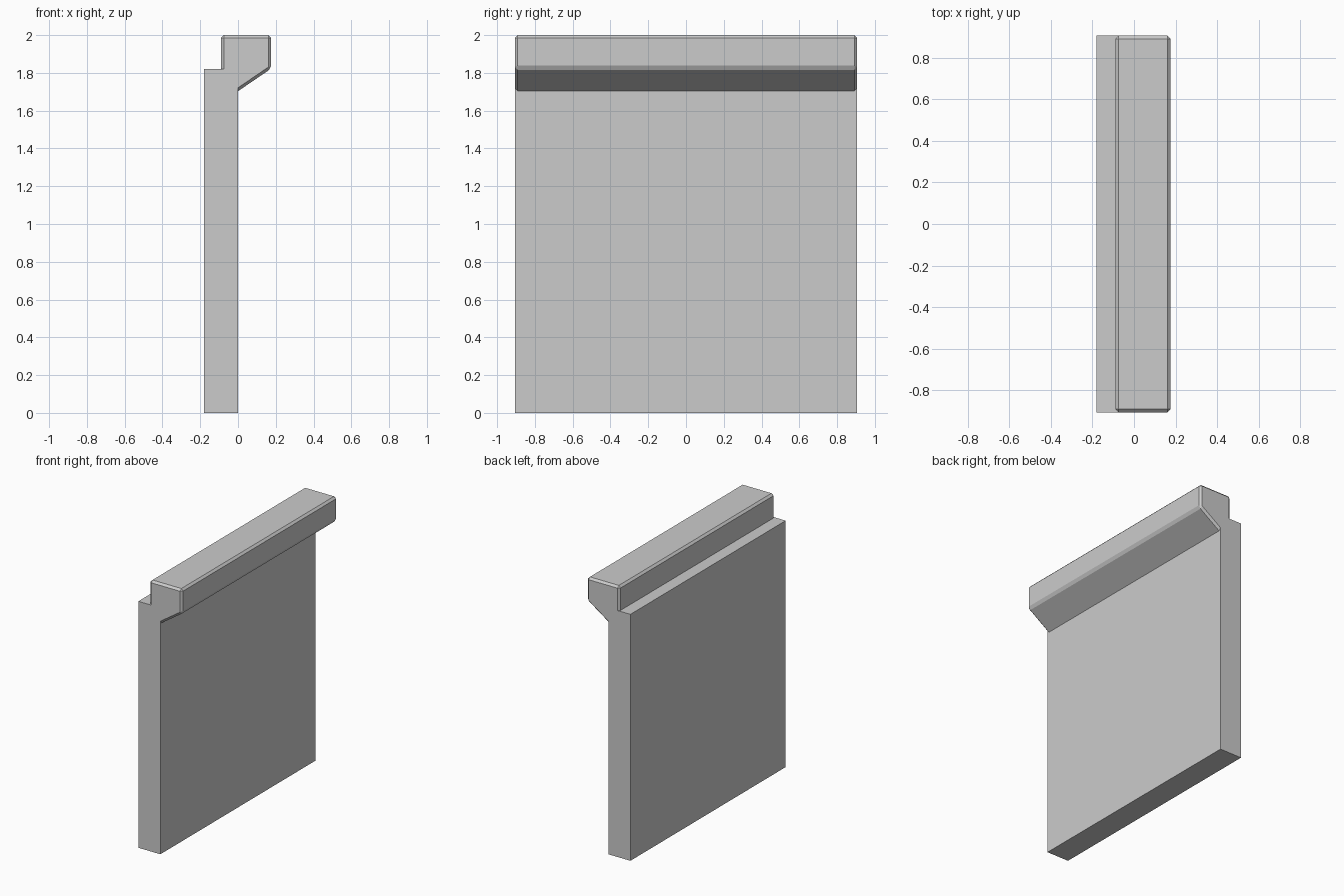
import bpy, bmesh

if "Cube" in bpy.data.objects:
    bpy.data.objects.remove(bpy.data.objects["Cube"])

HALF = 0.906    # half length along y
BEVEL = 0.015


def extrude_profile(name, pts):
    """Extrude an x-z profile along the full length in y."""
    bm = bmesh.new()
    face = bm.faces.new([bm.verts.new((x, -HALF, z)) for x, z in pts])
    ext = bmesh.ops.extrude_face_region(bm, geom=[face])["geom"]
    bmesh.ops.translate(bm, vec=(0, 2 * HALF, 0),
                        verts=[v for v in ext if isinstance(v, bmesh.types.BMVert)])
    bmesh.ops.recalc_face_normals(bm, faces=bm.faces)
    mesh = bpy.data.meshes.new(name)
    bm.to_mesh(mesh)
    bm.free()
    obj = bpy.data.objects.new(name, mesh)
    bpy.context.collection.objects.link(obj)
    return obj


# Flat wall slab
wall = extrude_profile("parapet_wall", [(-0.18, 0), (0, 0), (0, 1.82), (-0.18, 1.82)])

# Overhanging coping with chamfered edges, its sloped underside runs into the wall
slope = 0.12 / 0.176
coping = extrude_profile("coping", [
    (-0.09, 1.703 - 0.09 * slope), (0.176, 1.703 + 0.176 * slope),
    (0.176, 2.0), (-0.09, 2.0)])
bev = coping.modifiers.new("chamfer", "BEVEL")
bev.width = BEVEL
bev.segments = 1
bev.limit_method = "NONE"
coping.hide_render = True
coping.hide_set(True)

# Merge the coping into the wall
union = wall.modifiers.new("join_coping", "BOOLEAN")
union.operation = "UNION"
union.solver = "EXACT"
union.object = coping
bpy.context.view_layer.objects.active = wall
bpy.ops.object.modifier_apply(modifier=union.name)
bpy.data.objects.remove(coping)
